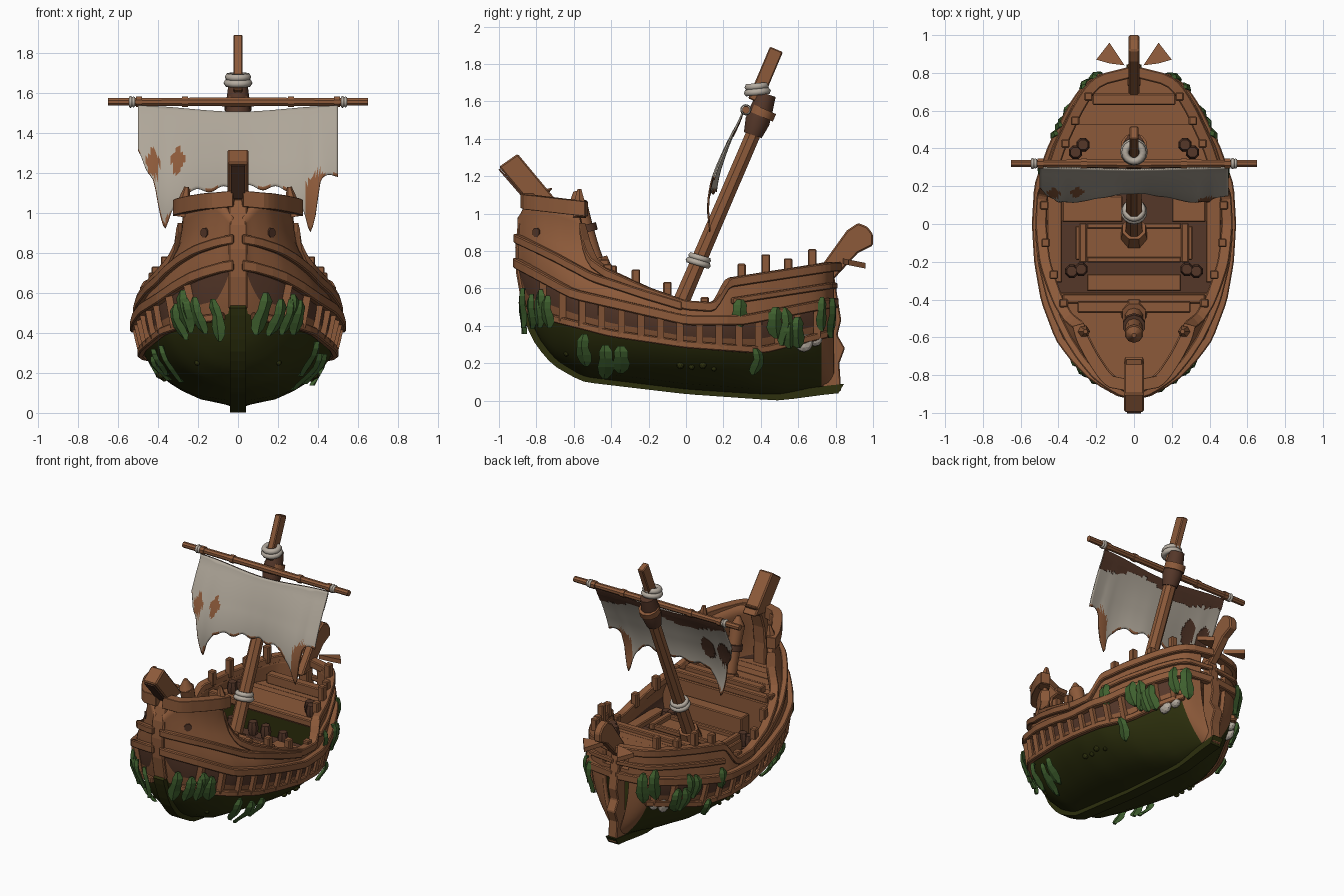
import bpy, bmesh, math, random
from mathutils import Vector, Matrix

random.seed(4)
if "Cube" in bpy.data.objects:
    bpy.data.objects.remove(bpy.data.objects["Cube"])


def material(name, *rgb):
    m = bpy.data.materials.new(name)
    m.use_nodes = True
    m.diffuse_color = (*rgb, 1)
    m.node_tree.nodes["Principled BSDF"].inputs["Base Color"].default_value = (*rgb, 1)
    return m


WOOD = material("warm wood", .265, .102, .042)
DARK = material("dark wood", .09, .038, .022)
ALGAE = material("algae green", .026, .029, .004)
WEED = material("seaweed green", .05, .118, .028)
CLOTH = material("sail cloth", .43, .385, .32)
ROPE = material("pale rope", .46, .41, .35)


# ---- mesh helpers
def add(name, verts, faces, mats, mirror=False, smooth=False, bevel=0, thick=0):
    me = bpy.data.meshes.new(name)
    me.from_pydata([tuple(v) for v in verts], [], faces)
    for m in (mats if isinstance(mats, list) else [mats]):
        me.materials.append(m)
    bm = bmesh.new()
    bm.from_mesh(me)
    bmesh.ops.recalc_face_normals(bm, faces=bm.faces)
    bm.to_mesh(me)
    bm.free()
    ob = bpy.data.objects.new(name, me)
    bpy.context.collection.objects.link(ob)
    if mirror:
        ob.modifiers.new("Mirror", "MIRROR")
    if thick:
        s = ob.modifiers.new("Solidify", "SOLIDIFY")
        s.thickness, s.offset = abs(thick), (-1 if thick > 0 else 0)
    if bevel:
        ob.modifiers.new("Bevel", "BEVEL").width = bevel
    if smooth:
        bpy.ops.object.select_all(action="DESELECT")
        ob.select_set(True)
        bpy.context.view_layer.objects.active = ob
        bpy.ops.object.shade_smooth_by_angle(angle=math.radians(40))
    return ob


def loft(name, rings, mats, **kw):
    n = len(rings[0])
    faces = [(i * n + j, i * n + (j + 1) % n, (i + 1) * n + (j + 1) % n, (i + 1) * n + j)
             for i in range(len(rings) - 1) for j in range(n)]
    faces += [tuple(range(n)), tuple(range((len(rings) - 1) * n, len(rings) * n))]
    return add(name, [v for r in rings for v in r], faces, mats, **kw)


def box(name, c, size, mat, tilt=0, **kw):
    rot = Matrix.Rotation(tilt, 3, "X")
    ring = [(-1, -1), (1, -1), (1, 1), (-1, 1)]
    rings = [[Vector(c) + rot @ Vector((a * size[0], b * size[1], k * size[2])) / 2
              for a, b in ring] for k in (-1, 1)]
    return loft(name, rings, mat, **{"bevel": .006, **kw})


def tube(name, a, b, radii, mat, sides=10, **kw):
    a, b = Vector(a), Vector(b)
    q = (b - a).to_track_quat("Z", "Y")
    rings = [[a.lerp(b, i / (len(radii) - 1)) + q @ Vector((r * math.cos(t), r * math.sin(t), 0))
              for t in [2 * math.pi * (j + .5) / sides for j in range(sides)]]
             for i, r in enumerate(radii)]
    return loft(name, rings, mat, smooth=sides > 4, **kw)


def prism(name, yz, half, mat, **kw):
    return loft(name, [[(s * half, y, z) for y, z in yz] for s in (-1, 1)], mat, **kw)


def sweep(name, pts, a, b, mat):
    rings = []
    for i, p in enumerate(pts):
        t = pts[min(i + 1, len(pts) - 1)] - pts[max(i - 1, 0)]
        n = Vector((t.y, -t.x, 0)).normalized()
        up = Vector((0, 0, 1))
        rings.append([p + n * a * u + up * b * v for u, v in ((-1, -1), (1, -1), (1, 1), (-1, 1))])
    return loft(name, rings, mat, mirror=True, bevel=.006)


# ---- hull shape as smoothed curves along the length
def curve(table, soft=.03):
    def line(y):
        for (y0, a), (y1, b) in zip(table, table[1:]):
            if y <= y1:
                return a + (b - a) * max(0, (y - y0) / (y1 - y0))
        return table[-1][1]
    return lambda y: sum(line(y + soft * k / 2) for k in range(-2, 3)) / 5


keel = curve([(-.92, .85), (-.89, .6), (-.8, .34), (-.7, .21), (-.55, .12), (0, .055), (.5, .02), (.8, .06)])
water = curve([(-.9, .5), (-.7, .44), (-.4, .36), (0, .3), (.4, .27), (.8, .37)])
wale = curve([(-.9, .74), (-.6, .57), (-.3, .5), (0, .43), (.3, .43), (.8, .53)])
mid = curve([(-.9, .87), (-.7, .77), (-.5, .66), (-.2, .56), (0, .5)])
sheer = curve([(-.9, .97), (-.86, 1.05), (-.82, 1.09), (-.57, 1.03), (-.55, .88), (-.5, .74), (-.42, .68),
               (-.2, .58), (0, .51), (.15, .5), (.22, .63), (.8, .72)], .015)
beam = curve([(-.9, .03), (-.87, .1), (-.8, .215), (-.7, .31), (-.6, .385), (-.4, .46), (-.2, .495), (0, .507),
              (.2, .495), (.4, .425), (.6, .325), (.7, .26), (.76, .2), (.8, .06)], .02)


def levels(y):
    k = keel(y)
    a = max(k + .015, water(y))
    b = max(a + .02, wale(y))
    return k, a, b, max(b + .02, sheer(y))


def width(y, z):
    k, a, b, top = levels(y)
    if z > b:
        # tumblehome, strongest under the forecastle
        t, fore = min(1, (z - b) / .34), min(1, max(0, (-.1 - y) / .3))
        return beam(y) * (1 - .3 * fore * t * t * (3 - 2 * t) - .35 * (1 - fore) * (z - b))
    s = max(0, (z - k) / (b - k))
    return beam(y) * (1 - (1 - s) ** 2) ** (.5 + .5 * max(0, (y - .35) / .45))


def on_hull(y, z, out=0.0):
    w, e = width(y, z), .02
    n = Vector((1, -(width(y + e, z) - width(y - e, z)) / (2 * e), 0)).normalized()
    return Vector((w, y, z)) + n * out


# ---- hull shell: algae below, dark recess between the wales, wood above and at the stern
N, SPLIT = 64, (7, 3, 6)
ROWS = sum(SPLIT) + 1
verts, faces = [], []
for i in range(N):
    y = -.055 - .845 * math.cos(math.pi * i / (N - 1))
    lv = levels(y)
    zs = [lv[0]] + [lv[g] + (lv[g + 1] - lv[g]) * (j + 1) / c for g, c in enumerate(SPLIT) for j in range(c)]
    verts += [(width(y, z), y, z) for z in zs]
for i in range(N - 1):
    faces += [(i * ROWS + j, i * ROWS + j + 1, (i + 1) * ROWS + j + 1, (i + 1) * ROWS + j)
              for j in range(ROWS - 1)]
hull = add("hull", verts, faces, [ALGAE, DARK, WOOD], mirror=True, smooth=True, thick=.03)
for p in hull.data.polygons:
    row = p.index % (ROWS - 1)
    p.material_index = 2 if p.center.y > .73 else 0 if row < SPLIT[0] else 1 if row in (8, 9) else 2


# ---- rails, wales and ribs following the hull, closed at stem and stern
def rail(name, f, y0, y1, a, b, out=.012, stem=True, stern=False, n=36):
    pts = [on_hull(y0 + (y1 - y0) * i / n, f(y0 + (y1 - y0) * i / n), out) for i in range(n + 1)]
    if stem:
        pts.insert(0, Vector((.02, y0 - .025, f(y0) + .01)))
    if stern:
        pts.append(Vector((.01, y1 + .035, f(y1))))
    sweep(name, pts, a, b, WOOD)


rail("lower_wale", water, -.84, .74, .017, .02, stem=False)
rail("upper_wale", wale, -.88, .76, .022, .027, stern=True)
rail("middle_rail", mid, -.88, -.02, .02, .024)
rail("sheer_rail", sheer, -.555, .77, .03, .026, 0, stem=False, stern=True, n=60)
rail("forecastle_rail", lambda y: 1.06 - .12 * (y + .82), -.83, -.53, .032, .04, .008)
rail("quarter_rail", lambda y: sheer(y) - .1, .24, .76, .015, .017, stem=False, stern=True)
for i in range(15):
    y = -.76 + i * .104
    tube("rib_post", on_hull(y, water(y), .008), on_hull(y, wale(y), .008), [.026, .026], WOOD, 4, mirror=True)
for y, h in ((-.42, .06), (-.27, .1), (-.1, .1), (.1, .06), (.3, .1), (.43, .13), (.55, .09), (.68, .12)):
    p = on_hull(y, sheer(y) + h / 2 - .01, -.01)
    box("rail_post", p, (.045, .045, h), WOOD, mirror=True)
tube("forecastle_horn", on_hull(-.57, .98), on_hull(-.575, 1.13, -.02), [.04, .035, .012], WOOD, 6, mirror=True)
tube("forecastle_port", on_hull(-.8, .9, -.01), on_hull(-.8, .9, .006), [.026, .026], DARK, 8, mirror=True)

# ---- stem, keel and bow post
path = [(-.8, 1.12), (-.87, 1.03), (-.9, .94), (-.913, .82), (-.908, .68), (-.88, .52)]
prism("stem_post", path + [(y + .09, z + .02) for y, z in reversed(path)], .048, WOOD, bevel=.008)
ys = [-.868 + 1.683 * (i / 30) ** 1.5 for i in range(31)]
prism("keel_beam", [(y - .03 * max(0, (-.5 - y) / .4), keel(y) - .02) for y in ys]
      + [(y + .03, keel(y) + .03) for y in reversed(ys)], .04, ALGAE)
prism("bow_post_head", [(-1, 1.25), (-.9, 1.32), (-.7, 1.08), (-.84, 1.06)], .052, WOOD, bevel=.008)
prism("bow_post_inlay", [(-1.003, 1.235), (-.995, 1.24), (-.85, 1.08), (-.86, 1.07)], .036, DARK)

# ---- stern post, rudder and tail ornament
prism("rudder", [(.73, .07), (.83, .05), (.82, .2), (.85, .28), (.81, .35), (.83, .43), (.79, .68), (.73, .68)],
      .035, WOOD, bevel=.006)
prism("tail_beam", [(.68, .66), (.86, .91), (.92, .95), (.97, .93), (1, .89), (1, .83), (.92, .79), (.79, .65)],
      .028, WOOD, bevel=.008)
for s in (-1, 1):
    loft("tail_plate", [[(s * x, y, z - (y - .84) * .2) for x, y in ((.05, .84), (.13, .96), (.2, .87), (.13, .85))]
                        for z in (.73, .76)], WOOD)


# ---- decks made of planks; the space under the aft deck is overgrown
def deck(name, y0, y1, z, n, mat=WOOD):
    step = (y1 - y0) / n
    for i in range(n):
        a, b, h = y0 + i * step, y0 + (i + 1) * step, z + random.uniform(-.007, .007)
        wa, wb = width(a, z) - .015, width(b, z) - .015
        loft(name, [[(-wa, a, k), (wa, a, k), (wb, b, k), (-wb, b, k)] for k in (h - .03, h)], mat)


deck("foredeck_plank", -.85, -.38, .7, 7)
deck("main_deck_plank", -.38, .3, .4, 8, DARK)
deck("aft_deck_plank", .27, .785, .57, 8)
for y, z, mat in ((-.375, .68, WOOD), (.3, .56, ALGAE)):
    box("bulkhead", (0, y, (z + .38) / 2), (2 * width(y, .5) - .05, .025, z - .38), mat)
    box("bulkhead_beam", (0, y - .02, z + .02), (2 * width(y, z) - .05, .05, .045), WOOD)
box("side_walkway", (.42, -.06, .44), (.08, .5, .04), WOOD, mirror=True)
box("hatch_platform", (0, -.1, .44), (.62, .18, .07), WOOD)
for x, w in ((-.22, .32), (.29, .18)):
    box("deck_boards", (x, .08, .43), (w, .14, .06), WOOD)
for y in (-.19, -.01):
    box("hatch_beam", (0, y, .485), (.5, .03, .035), WOOD)
box("hatch_side", (.27, -.1, .485), (.04, .21, .045), WOOD, mirror=True)
box("deck_step", (0, -.31, .5), (.5, .09, .16), WOOD)
box("aft_bench", (0, .66, .6), (.44, .06, .07), WOOD)
for x, y, z in ((.27, .42, .6), (.31, .38, .6), (.28, -.24, .45), (.33, -.25, .44), (.2, .22, .44), (.05, .24, .44)):
    tube("small_barrel", (x, y, z - .04), (x, y, z + .05), [.028, .038, .028], DARK, 8, mirror=True)
box("foredeck_bench", (0, -.44, .73), (.6, .06, .05), WOOD)
tube("bitt_post", (0, -.47, .68), (0, -.58, 1.06), [.055, .045, .045, .05], WOOD)
tube("bitt_base", (0, -.46, .69), (0, -.48, .76), [.075, .065], WOOD, 8)
tube("bitt_ring", (0, -.53, .9), (0, -.54, .94), [.06, .06], DARK)
tube("bitt_tip", (0, -.58, 1.05), (0, -.59, 1.12), [.05, .012], WOOD)


# ---- mast and yard
def mast(z):
    return Vector((0, -.09 + (z - .38) * .43, z))


tube("mast", mast(.36), mast(1.5), [.05, .045, .043, .043], WOOD, 8)
tube("mast_foot", mast(.4), mast(.53), [.085, .065], WOOD, 8)
tube("mast_cap", mast(1.42), mast(1.64) + Vector((0, -.02, 0)), [.05, .066, .06, .05], DARK)
tube("mast_cap_band", mast(1.52), mast(1.56), [.07, .07], WOOD)
box("topmast", (0, .425, 1.74), (.045, .075, .3), WOOD, tilt=-.4)


def rope(name, c, axis, r, thick, turns):
    c, axis = Vector(c), Vector(axis).normalized()
    for i in range(turns):
        bpy.ops.mesh.primitive_torus_add(major_radius=r * (1 - .12 * i), minor_radius=thick, major_segments=16,
                                         minor_segments=6, location=c + axis * thick * 1.5 * (i - (turns - 1) / 2),
                                         rotation=axis.to_track_quat("Z", "Y").to_euler())
        ob = bpy.context.object
        ob.name = name
        ob.data.materials.append(ROPE)
        bpy.ops.object.shade_smooth()


rope("mast_rope", mast(.75), (0, .3, 1), .052, .018, 2)
rope("top_rope", (0, .38, 1.665), (0, -.1, 1), .053, .02, 2)
tube("yard", (-.65, .32, 1.555), (.65, .32, 1.555), [.02, .022, .024, .022, .02], WOOD, 8)
for x in (.25, .48):
    tube("yard_band", (x, .32, 1.555), (x + .03, .32, 1.555), [.028, .028], WOOD, 8, mirror=True)
for x in (-.53, .53):
    rope("yard_rope", (x, .32, 1.555), (1, 0, 0), .02, .01, 2)

# ---- torn sail bellying forward, with brown stains and a dark stain sheet on the back
hem = curve([(-.5, 1.32), (-.46, 1.2), (-.42, 1.17), (-.39, 1.0), (-.365, .9), (-.33, 1.0), (-.28, 1.1), (0, 1.13),
             (.25, 1.12), (.33, 1.0), (.36, .89), (.39, 1.0), (.41, 1.17), (.5, 1.19)], .008)
belly = curve([(.9, .15), (1.05, .13), (1.2, .155), (1.4, .235), (1.54, .31)], .06)
C, R = 80, 24
verts, faces, tags, stained = [], [], [], []
for i in range(C + 1):
    x = -.5 + i / C
    top, low = 1.535 - .03 * math.cos(x * math.pi) ** 2, hem(x) + .012 * math.sin(i * .6)
    for j in range(R + 1):
        z = top + (low - top) * j / R
        verts.append((x, belly(z) + .02 * math.cos(x * 9) * (j / R), z))
for i in range(C):
    for j in range(R):
        x, _, z = verts[i * (R + 1) + j]
        spot = min(math.hypot(x - a, (z - b) * .6) for a, b in ((-.43, 1.27), (-.31, 1.27)))
        a = i * (R + 1) + j
        faces.append((a, a + 1, a + R + 2, a + R + 1))
        frayed = z < hem(x) + .015 or (z < 1.18 + .2 * (x - .36) and x > .33) or z < .98
        tags.append(1 if frayed or spot < .036 + .006 * math.sin(z * 90) else 0)
        if z > 1.45 + .03 * math.sin(x * 9) or spot < .05:
            stained.append(faces[-1])
sail = add("sail", verts, faces, [CLOTH, WOOD], smooth=True, thick=-.008)
for p, t in zip(sail.data.polygons, tags):
    p.material_index = t
add("sail_back_stain", [(x, y + .007, z) for x, y, z in verts], stained, DARK, thick=-.003)


# ---- hanging seaweed, barnacles and pale shell patches
def weed(y, z, length, w, side):
    out = on_hull(y, z, 1) - on_hull(y, z)
    along = Vector((-out.y, out.x, 0))
    rings, lean = [], random.uniform(-.03, .03)
    for t, k in ((0, .35), (.2, .8), (.4, .75), (.65, 1), (.85, .8), (1, .25)):
        zz = z - length * t
        c = on_hull(y, max(zz, keel(y) + .02), .03 + .02 * math.sin(t * 5)) + along * lean * math.sin(t * 4)
        # leaves hang straight rather than following the hull inward
        c = c.lerp(on_hull(y, z, .03), .5)
        c.z = zz
        rings.append([c + along * w * k * u + out * v * .015 for u, v in ((-1, 0), (0, 1), (1, 0), (0, -1))])
    loft("seaweed", [[(p.x * side, p.y, p.z) for p in r] for r in rings], WEED)


for y, z, n in ((-.8, .62, 3), (-.74, .58, 2), (-.53, .37, 1), (-.42, .34, 1), (-.34, .34, 1), (.28, .55, 1),
                (.36, .3, 1), (.49, .53, 2), (.56, .46, 2), (.73, .6, 2)):
    for side in (-1, 1):
        for k in range(n):
            weed(y + .045 * (k - (n - 1) / 2), z - random.uniform(0, .06), random.uniform(.12, .19) + .03 * (n > 1),
                 random.uniform(.036, .05), side)


def lump(name, p, scale, mat):
    bpy.ops.mesh.primitive_ico_sphere_add(subdivisions=2, radius=1, location=p)
    ob = bpy.context.object
    ob.name, ob.scale = name, scale
    ob.data.materials.append(mat)


for side in (-1, 1):
    for y, z, s in ((-.03, .19, .02), (.03, .18, .016), (.09, .19, .02), (.15, .17, .014), (-.64, .25, .014)):
        lump("barnacle", (on_hull(y, z).x * side, y, z), (s, s, s), ALGAE)
    for y, z, s in ((.63, .31, .05), (.69, .33, .04)):
        lump("shell_patch", (on_hull(y, z).x * side, y, z), (.03, s, s), ROPE)
